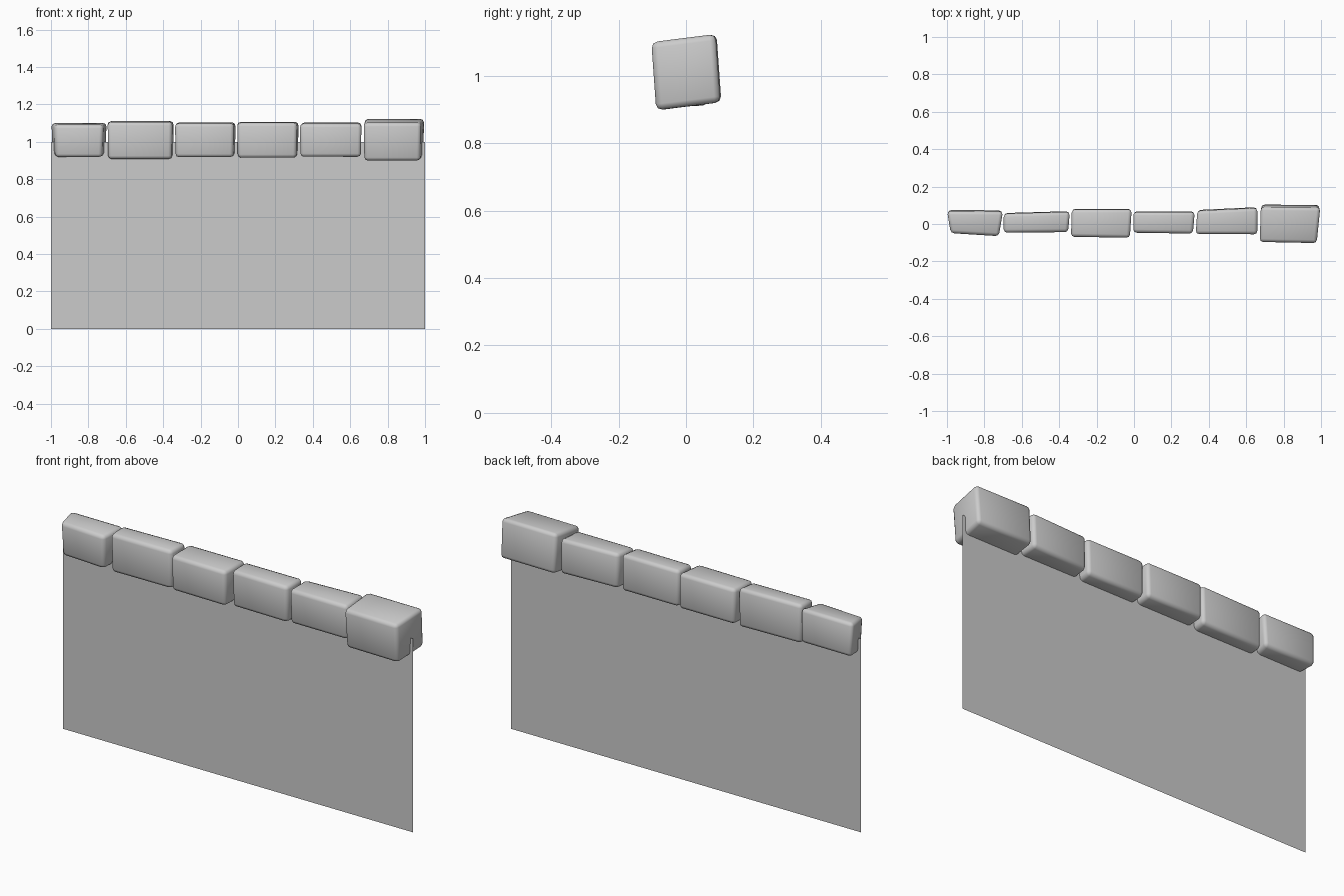
import bpy, bmesh
from mathutils import Vector

if "Cube" in bpy.data.objects:
    bpy.data.objects.remove(bpy.data.objects["Cube"])


def make_object(name, verts, faces):
    mesh = bpy.data.meshes.new(name)
    bm = bmesh.new()
    vs = [bm.verts.new(v) for v in verts]
    for f in faces:
        bm.faces.new([vs[i] for i in f])
    bmesh.ops.recalc_face_normals(bm, faces=bm.faces)
    bm.to_mesh(mesh)
    bm.free()
    obj = bpy.data.objects.new(name, mesh)
    bpy.context.collection.objects.link(obj)
    return obj


def coping_stone(name, plan, z0, z1, tilt, taper):
    """Skewed block: plan corners (FL, FR, BR, BL), leaned about x by tilt."""
    verts = []
    for z, side in ((z0, -1), (z1, 1)):
        for i, (x, y) in enumerate(plan):
            dx = taper if side < 0 else 0
            x += dx if i in (0, 3) else -dx
            rise = tilt * (1 if i > 1 else -1)
            verts.append(Vector((x, y - side * tilt * 0.6, z + rise)))
    faces = [(0, 1, 2, 3), (4, 5, 6, 7)]
    faces += [(i, (i + 1) % 4, (i + 1) % 4 + 4, i + 4) for i in range(4)]
    obj = make_object(name, verts, faces)
    bev = obj.modifiers.new("worn_edges", 'BEVEL')
    bev.width = 0.018
    bev.segments = 2
    bev.limit_method = 'NONE'
    for p in obj.data.polygons:
        p.use_smooth = True
    return obj


# Flat wall sheet
make_object("wall_panel", [(-1, 0, 0), (1, 0, 0), (1, 0, 1), (-1, 0, 1)], [(0, 1, 2, 3)])

# Row of rounded stones along the top: plan corners, bottom, top, tilt, taper
stones = [
    ([(-.98, -.046), (-.722, -.062), (-.70, .07), (-1.0, .072)], .923, 1.096, .006, .006),
    ([(-.697, -.045), (-.352, -.042), (-.343, .067), (-.697, .057)], .91, 1.108, .003, .003),
    ([(-.337, -.067), (-.022, -.072), (-.012, .08), (-.333, .08)], .92, 1.101, .003, .003),
    ([(-.004, -.045), (.315, -.05), (.325, .066), (-.004, .066)], .917, 1.104, .003, .003),
    ([(.33, -.052), (.66, -.053), (.66, .088), (.338, .073)], .923, 1.1, .004, .003),
    ([(.672, -.09), (.977, -.096), (.996, .095), (.678, .098)], .91, 1.112, .012, .003),
]
for n, (plan, z0, z1, tilt, taper) in enumerate(stones, 1):
    coping_stone(f"coping_stone_{n}", plan, z0, z1, tilt, taper)
